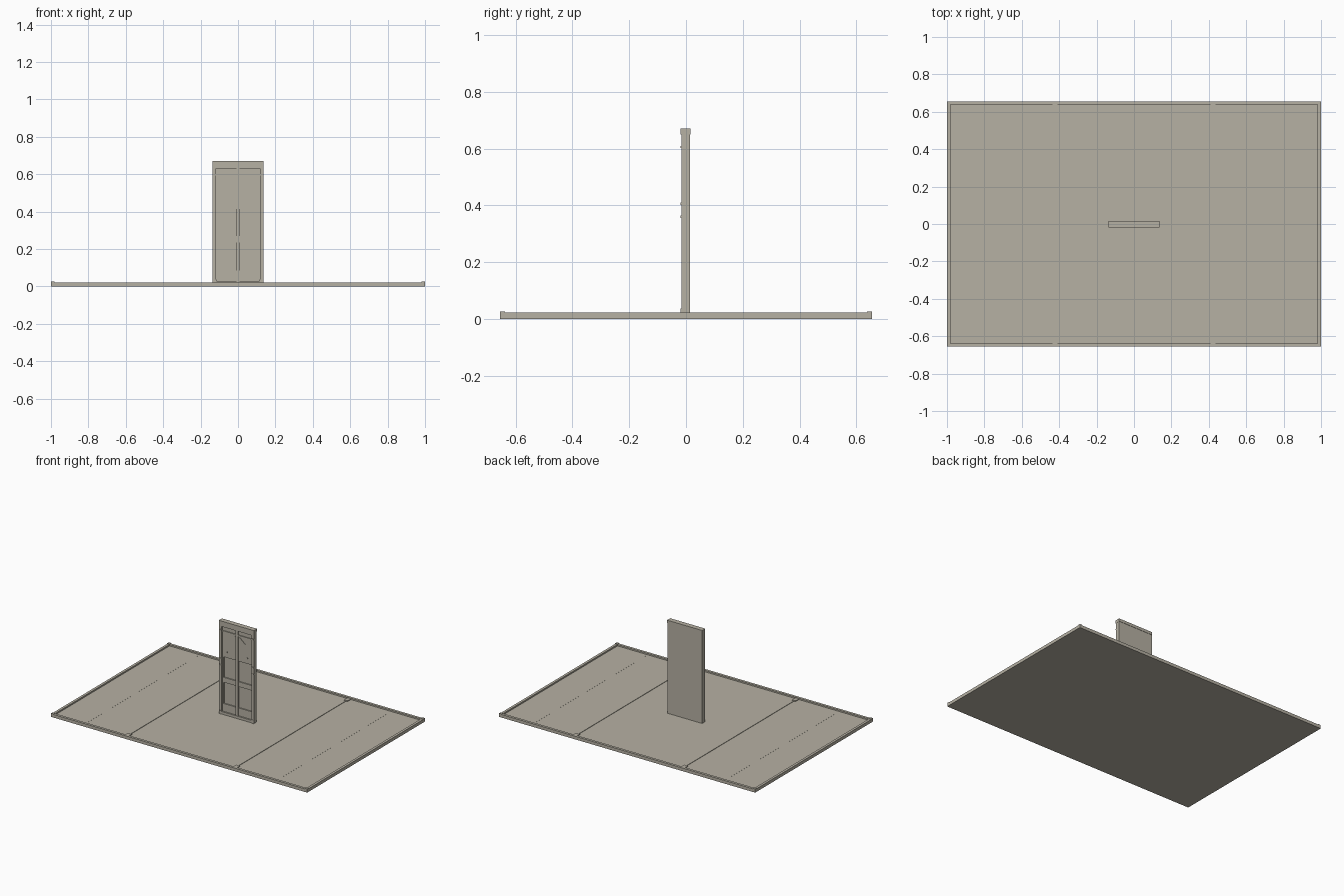
import bpy
import bmesh
from mathutils import Matrix, Vector

cube = bpy.data.objects.get("Cube")
if cube:
    bpy.data.objects.remove(cube, do_unlink=True)

stone = bpy.data.materials.new("warm_stone")
stone.use_nodes = True
COLOUR = (0.47, 0.44, 0.37, 1)
stone.diffuse_color = COLOUR
stone.node_tree.nodes["Principled BSDF"].inputs["Base Color"].default_value = COLOUR


def boxes(name, bounds, mirror="", tilt=0):
    """Boxes given as (x0, x1, y0, y1, z0, z1), optionally mirrored in x and y."""
    bm = bmesh.new()
    for x0, x1, y0, y1, z0, z1 in bounds:
        centre = Vector((x0 + x1, y0 + y1, z0 + z1)) / 2
        size = Matrix.Diagonal((x1 - x0, y1 - y0, z1 - z0, 1))
        turn = Matrix.Rotation(tilt, 4, "Y")
        bmesh.ops.create_cube(bm, size=1, matrix=Matrix.Translation(centre) @ turn @ size)
    mesh = bpy.data.meshes.new(name)
    bm.to_mesh(mesh)
    bm.free()
    mesh.materials.append(stone)
    obj = bpy.data.objects.new(name, mesh)
    bpy.context.collection.objects.link(obj)
    if mirror:
        mod = obj.modifiers.new("mirror", "MIRROR")
        mod.use_axis = [axis in mirror for axis in "xyz"]
        mod.use_mirror_merge = False
    return obj


# Floor tray
W, D, RIM, FLOOR, LIP = 1.0, 0.656, 0.018, 0.012, 0.022
boxes("floor", [(-W, W, -D, D, 0, FLOOR)])
boxes("side_rim", [(W - RIM, W, -D + RIM, D - RIM, FLOOR, LIP)], "x")
boxes("long_rim", [(-W, W, D - RIM, D, FLOOR, LIP)], "y")
boxes("rim_corner", [(W - RIM, W, D - RIM, D, LIP, 0.026)], "xy")

# Floor joints with their end plates
IN = D - RIM
boxes("floor_joint", [(0.418, 0.424, -IN, IN, FLOOR, 0.015)], "x")
boxes("outer_floor_joint", [(0.746, 0.75, -IN, IN, FLOOR, 0.0125)], "x")
boxes("joint_plate", [(0.408, 0.436, 0.6, IN, FLOOR, 0.018)], "xy")

# Upright door slab and its surround
BACK, FRONT = 0.014, -0.016
boxes("door_backing", [(-0.136, 0.136, 0.002, BACK, FLOOR, 0.655)])
boxes("door_jamb", [(0.118, 0.136, FRONT, 0.002, FLOOR, 0.655)], "x")
boxes("door_lintel", [(-0.118, 0.118, FRONT, 0.002, 0.63, 0.655)])
boxes("door_sill", [(-0.118, 0.118, FRONT, 0.002, FLOOR, 0.03)])
boxes("door_cap", [(-0.137, 0.137, -0.019, 0.016, 0.65, 0.67)])
boxes("centre_post", [(-0.008, 0.008, -0.014, 0.002, 0.03, 0.63)])

# Rails and stiles around two rows of recessed panels
rails = [(0.008, 0.118, -0.006, 0.002, z0, z1)
         for z0, z1 in ((0.03, 0.085), (0.235, 0.27), (0.415, 0.63))]
boxes("door_rails", rails, "x")
boxes("door_stile", [(0.108, 0.118, -0.006, 0.002, 0.085, 0.415)], "x")
boxes("head_moulding", [(0.008, 0.122, -0.012, -0.006, 0.593, 0.601)], "x")
boxes("fan_brace", [(0.008, 0.07, -0.009, -0.006, 0.563, 0.567)], "x", tilt=0.7)

# Hinges, knobs and feet
boxes("hinges", [(0.118, 0.136, -0.019, FRONT, z - 0.004, z + 0.004)
                 for z in (0.36, 0.405, 0.605)], "x")
boxes("door_knob", [(0.076, 0.082, -0.012, -0.006, 0.452, 0.458)], "x")
boxes("jamb_foot", [(0.116, 0.137, -0.019, FRONT, FLOOR, 0.036)], "x")
